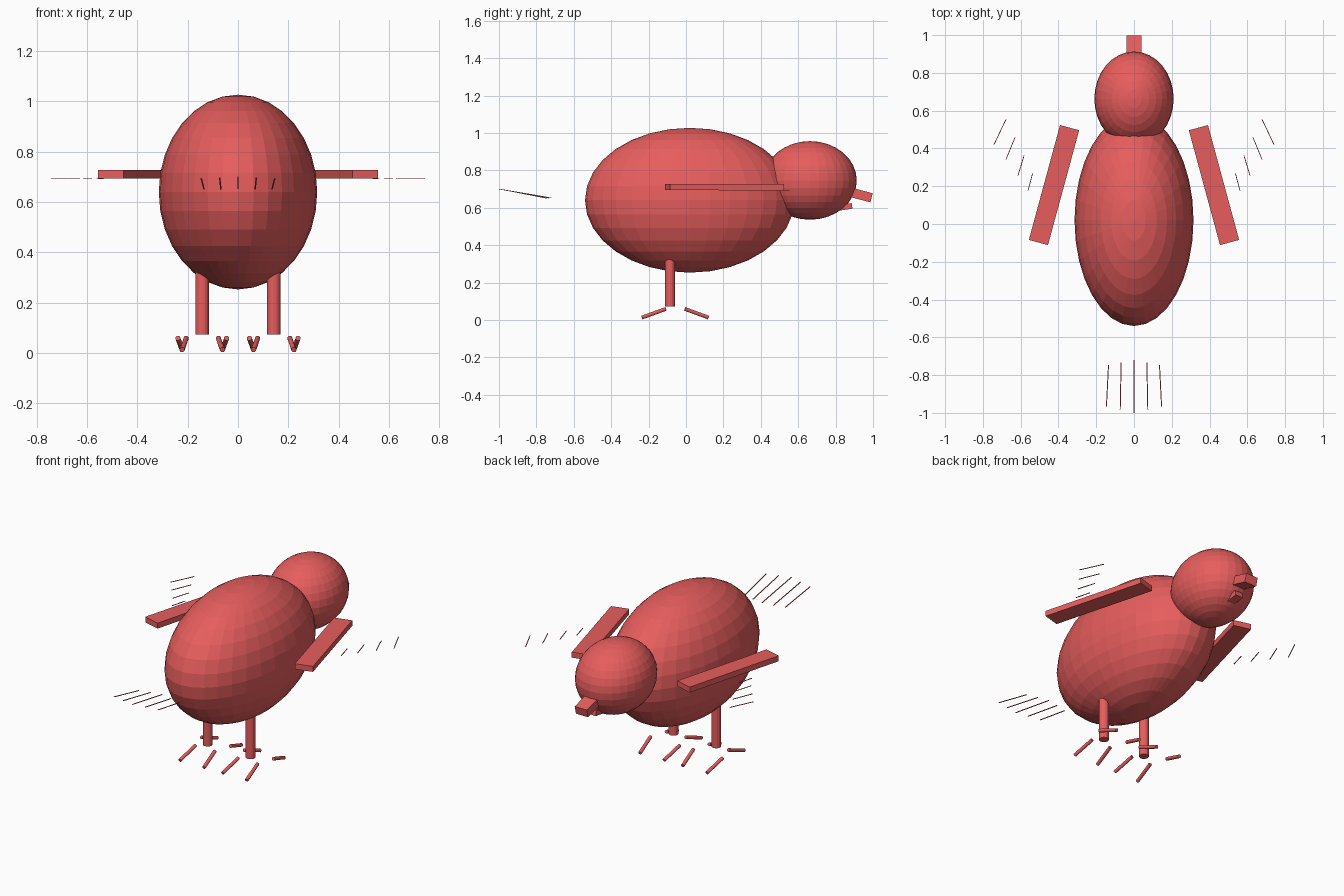
import bpy
from mathutils import Vector

if "Cube" in bpy.data.objects:
    bpy.data.objects.remove(bpy.data.objects["Cube"])

red = bpy.data.materials.new("red")
red.diffuse_color = (0.8, 0.11, 0.11, 1)
red.use_nodes = True
red.node_tree.nodes["Principled BSDF"].inputs["Base Color"].default_value = red.diffuse_color


def finish(name):
    ob = bpy.context.object
    ob.name = name
    ob.data.materials.append(red)
    return ob


def ellipsoid(name, loc, radii):
    bpy.ops.mesh.primitive_uv_sphere_add(segments=32, ring_count=16, radius=1, location=loc)
    finish(name).scale = radii


def bar(name, a, b, width, height):
    """Box running from a to b."""
    a, b = Vector(a), Vector(b)
    bpy.ops.mesh.primitive_cube_add(size=1, location=(a + b) / 2)
    ob = finish(name)
    ob.scale = (width, (b - a).length, height)
    d = (b - a).normalized()
    side = d.cross(Vector((0, 0, 1))).normalized()
    up = side.cross(d)
    ob.rotation_euler = Vector((0, 1, 0)).rotation_difference(d).to_euler()
    if abs(d.x) > 1e-6:
        ob.rotation_euler = d.to_track_quat('Y', 'Z').to_euler()


def rod(name, a, b, radius, sides):
    """Cylinder running from a to b."""
    a, b = Vector(a), Vector(b)
    bpy.ops.mesh.primitive_cylinder_add(vertices=sides, radius=radius,
                                        depth=(b - a).length, location=(a + b) / 2)
    finish(name).rotation_euler = (b - a).to_track_quat('Z', 'Y').to_euler()


# Body and head
ellipsoid("body", (0, 0.02, 0.64), (0.315, 0.56, 0.387))
ellipsoid("head", (0, 0.663, 0.746), (0.21, 0.25, 0.21))

# Beak halves
bar("upper_beak", (0, 0.84, 0.693), (0, 0.992, 0.653), 0.08, 0.05)
bar("lower_beak", (0, 0.77, 0.592), (0, 0.888, 0.61), 0.05, 0.03)

# Tail feathers: x and y at root and tip
for i, (x0, y0, x1, y1) in enumerate([(0, -0.72, 0, -1.0),
                                      (0.068, -0.733, 0.073, -0.983),
                                      (0.135, -0.747, 0.146, -0.967)]):
    for s in ((1, -1) if i else (1,)):
        bar("tail_feather", (s * x0, y0, 0.653 - 0.001 * i),
            (s * x1, y1, 0.70 - 0.003 * i), 0.005, 0.003)

# Wing feathers: x and y at both ends
wing_feathers = [(0.678, 0.553, 0.741, 0.421), (0.63, 0.458, 0.678, 0.341),
                 (0.582, 0.363, 0.614, 0.257), (0.537, 0.267, 0.561, 0.177)]

for s, side in ((-1, "left"), (1, "right")):
    # Wing
    bar(side + "_wing", (s * 0.341, 0.51, 0.711), (s * 0.506, -0.098, 0.711), 0.105, 0.033)
    for x0, y0, x1, y1 in wing_feathers:
        bar(side + "_wing_feather", (s * x0, y0, 0.693), (s * x1, y1, 0.693), 0.004, 0.003)

    # Leg and four toes
    fx = s * 0.142
    rod(side + "_leg", (fx, -0.085, 0.073), (fx, -0.085, 0.37), 0.027, 16)
    for t in (-1, 1):
        rod(side + "_front_toe", (fx + t * 0.064, -0.108, 0.059),
            (fx + t * 0.08, -0.235, 0.013), 0.01, 12)
        rod(side + "_back_toe", (fx + t * 0.097, -0.006, 0.059),
            (fx + t * 0.08, 0.12, 0.013), 0.01, 12)
